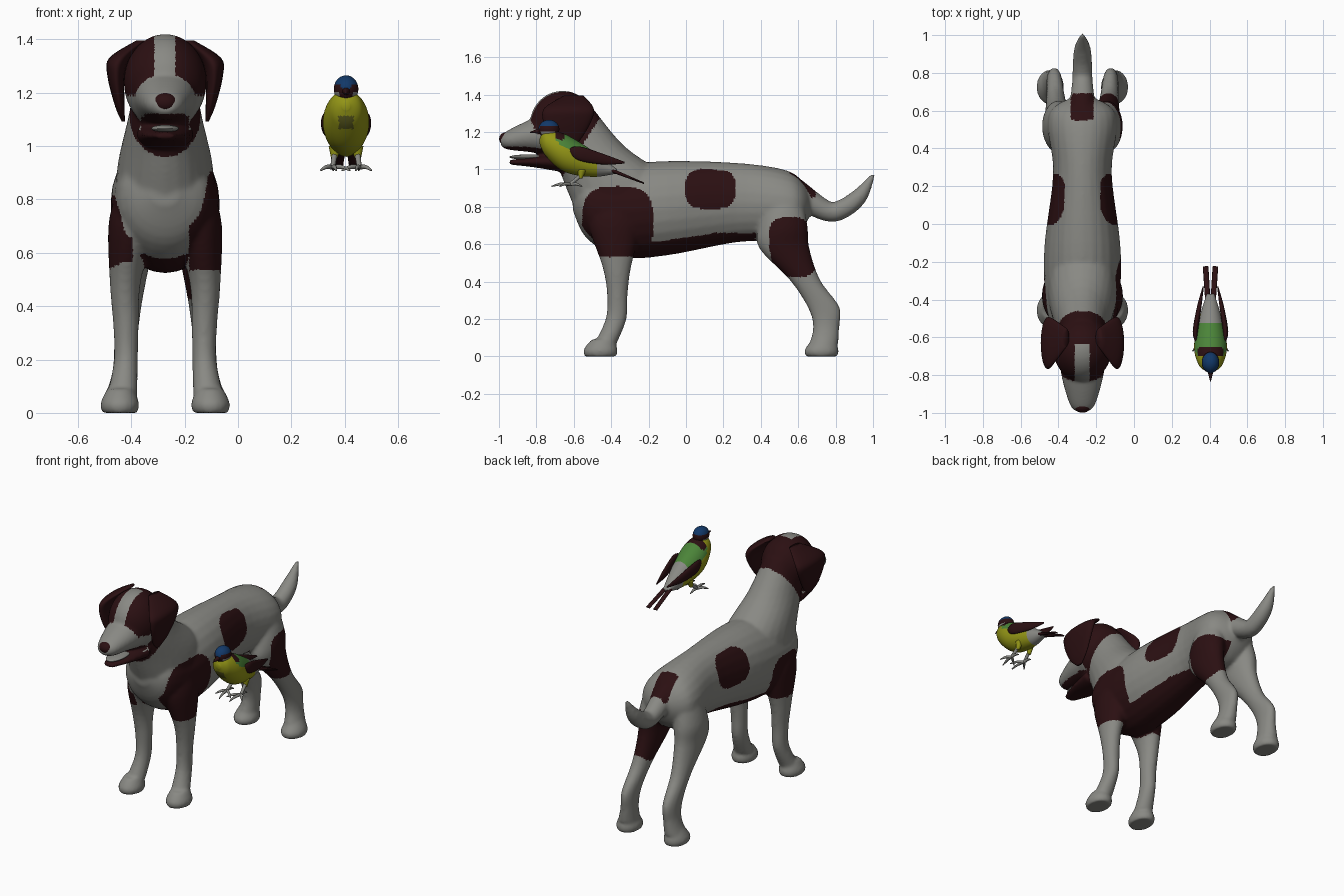
import bpy, bmesh, math
from mathutils import Vector

if "Cube" in bpy.data.objects:
    bpy.data.objects.remove(bpy.data.objects["Cube"])

DOG, BIRD = -0.273, 0.405      # x position of each animal's middle plane
WHITE, BROWN, YELLOW, GREEN, BLUE, OLIVE = range(6)
mats = []

def material(name, *rgb):
    mat = bpy.data.materials.new(name)
    mat.diffuse_color = (*rgb, 1)
    mat.use_nodes = True
    mat.node_tree.nodes["Principled BSDF"].inputs["Base Color"].default_value = mat.diffuse_color
    mats.append(mat)

material("off_white", .25, .25, .23)
material("dark_brown", .024, .005, .006)
material("yellow", .29, .30, .008)
material("green", .07, .23, .04)
material("blue", .006, .04, .14)
material("olive", .10, .10, .012)

def finish(name, bm, colour):
    bmesh.ops.recalc_face_normals(bm, faces=bm.faces)
    me = bpy.data.meshes.new(name)
    for f in bm.faces:
        f.smooth = True
        f.material_index = colour
    bm.to_mesh(me)
    bm.free()
    for mt in mats:
        me.materials.append(mt)
    ob = bpy.data.objects.new(name, me)
    bpy.context.collection.objects.link(ob)
    return ob

def spline(s, steps):
    """Catmull-Rom through the section tuples."""
    out = []
    for i in range(len(s) - 1):
        a, b, c, d = s[max(i - 1, 0)], s[i], s[i + 1], s[min(i + 2, len(s) - 1)]
        for k in range(steps):
            t = k / steps
            out.append([0.5 * (2*q + (r - p)*t + (2*p - 5*q + 4*r - w)*t*t + (3*q - p - 3*r + w)*t**3)
                        for p, q, r, w in zip(a, b, c, d)])
    return out + [list(s[-1])]

def loft(name, secs, axis=None, cx=DOG, m=1, colour=WHITE, n=24, steps=5):
    """Skin of ellipses (x, y, z, half width[, half depth]); rings face axis or follow the path."""
    pts = spline(secs, steps)
    bm = bmesh.new()
    rings = []
    for i, sec in enumerate(pts):
        p, q = pts[max(i - 1, 0)], pts[min(i + 1, len(pts) - 1)]
        t = Vector(axis) if axis else (Vector(q[:3]) - Vector(p[:3])).normalized()
        X = Vector((1, 0, 0))
        u = (X - t * X.dot(t)).normalized()
        v = t.cross(u)
        a, b = max(sec[3], .002), max(sec[-1], .002)
        ring = []
        for k in range(n):
            g = 2 * math.pi * k / n
            w = Vector(sec[:3]) + u * a * math.cos(g) + v * b * math.sin(g)
            ring.append(bm.verts.new((cx + m * w.x, w.y, w.z)))
        rings.append(ring)
    for r, s in zip(rings, rings[1:]):
        for k in range(n):
            bm.faces.new((r[k], r[(k + 1) % n], s[(k + 1) % n], s[k]))
    bm.faces.new(rings[0])
    bm.faces.new(rings[-1])
    return finish(name, bm, colour)

def ball(name, c, r, cx=DOG, colour=WHITE):
    bm = bmesh.new()
    bmesh.ops.create_uvsphere(bm, u_segments=40, v_segments=28, radius=1)
    for v in bm.verts:
        v.co = (cx + c[0] + v.co.x*r[0], c[1] + v.co.y*r[1], c[2] + v.co.z*r[2])
    return finish(name, bm, colour)

def paint(ob, cx, rule):
    for p in ob.data.polygons:
        c = p.center
        p.material_index = rule(c.x - cx, c.y, c.z, p.normal)

def span(y, top, bot, hw):
    return (0, y, (top + bot) / 2, hw, (top - bot) / 2)

def slab(z, front, back, hw, x=0):
    return (x, (front + back) / 2, z, hw, (back - front) / 2)

Y, Z = (0, 1, 0), (0, 0, 1)

# ---- dog: overlapping volumes ----
torso = loft("torso", [span(-.605, .86, .78, .05), span(-.53, .98, .63, .165), span(-.35, 1.02, .53, .2),
                       span(-.1, 1.045, .54, .2), span(.27, 1.035, .61, .155), span(.52, 1, .62, .185),
                       span(.62, .94, .68, .15), span(.68, .84, .79, .03)], Y)
neck = loft("neck", [slab(.8, -.6, -.1, .19), slab(.95, -.66, -.1, .175), slab(1.125, -.72, -.33, .135),
                     slab(1.33, -.72, -.5, .1)], Z)
skull = ball("skull", (0, -.66, 1.24), (.155, .175, .18))
muzzle = loft("muzzle", [span(-.68, 1.32, 1.06, .13), span(-.82, 1.272, 1.09, .108),
                         span(-.95, 1.21, 1.105, .07), span(-.99, 1.18, 1.125, .04)], Y)
jaw = loft("lower_jaw", [span(-.66, 1.1, .985, .11), span(-.82, 1.068, 1.012, .08),
                         span(-.945, 1.05, 1.025, .035)], Y)
tail = loft("tail", [(0, .58, .88, .075), (0, .75, .778, .055), (0, .84, .79, .052),
                     (0, .93, .86, .043), (0, 1.003, .975, .01)])
parts = [torso, neck, skull, muzzle, jaw, tail]
for m in (-1, 1):
    fore = [slab(.84, -.49, -.25, .06, .12), slab(.7, -.52, -.24, .083, .13), slab(.48, -.447, -.293, .057, .15),
            slab(.33, -.422, -.312, .048, .147), slab(.2, -.43, -.318, .045, .147), slab(.07, -.49, -.37, .056, .16)]
    hind = [slab(.86, .44, .62, .07, .1), slab(.7, .39, .65, .087, .125), slab(.58, .39, .66, .075, .13),
            slab(.41, .553, .717, .053, .14), slab(.265, .649, .821, .043, .148), slab(.16, .68, .82, .044, .153),
            slab(.07, .66, .815, .057, .165)]
    parts.append(loft("front_leg", fore, Z, m=m))
    parts.append(loft("hind_leg", hind, Z, m=m))
    # paws: flat-bottomed lofts
    for y in (-.457, .725):
        parts.append(loft("paw", [(.168, y + .01, .09, .05, .06), (.17, y, .035, .073, .092),
                                  (.17, y, 0, .066, .085)], Z, m=m))

# ---- dog: fuse the volumes into one smooth skin ----
bpy.ops.object.select_all(action='DESELECT')
for ob in parts:
    ob.select_set(True)
bpy.context.view_layer.objects.active = torso
bpy.ops.object.join()
dog = torso
dog.name = "dog_body"
rm = dog.modifiers.new("fuse", 'REMESH')
rm.mode, rm.voxel_size, rm.use_smooth_shade = 'VOXEL', 0.01, True
sm = dog.modifiers.new("soften", 'SMOOTH')
sm.factor, sm.iterations = 0.5, 8
bpy.ops.object.convert(target='MESH')
dog.data.materials.clear()
for mt in mats:
    dog.data.materials.append(mt)

def blob(y, z, cy, cz, ry, rz):
    return abs((y - cy) / ry) ** 3 + abs((z - cz) / rz) ** 3 < 1

def dog_rule(x, y, z, n):
    ax = abs(x)
    # head mask with white blaze, muzzle and cheeks
    if z > .955 and y < -.47 + .64 * (z - 1.26):
        blaze = ax < .04 and z > 1.2 and y < -.64
        lips = z > 1.1 and y < -.84 + .5 * (1.28 - z) and n.z > -.75
        cheek = ax > .09 and 1.06 < z < 1.19 and y < -.67
        return WHITE if blaze or lips or cheek else BROWN
    # flank, shoulder, thigh, rump and belly spots
    spot = (ax > .095 and blob(y, z, .13, .895, .135, .108)
            or x > .09 and blob(y, z, -.365, .72, .19, .19)
            or x < -.12 and blob(y, z, -.36, .68, .15, .14)
            or x > .04 and blob(y, z, .57 + .12 * (.6 - z), .585, .125, .16)
            or ax < .062 and .55 < y < .69 and z > .85
            or -.46 < y < .37 and ax < .16 and .48 < z < .66 and n.z < -.55)
    return BROWN if spot else WHITE

paint(dog, DOG, dog_rule)

# ---- dog: nose, tongue, ears ----
ball("nose", (0, -.962, 1.163), (.046, .037, .036), colour=BROWN)
ball("tongue", (0, -.84, 1.066), (.052, .105, .014))
for m in (-1, 1):
    loft("ear", [slab(1.395, -.65, -.55, .02, .09), slab(1.33, -.755, -.495, .04, .17),
                 slab(1.26, -.765, -.505, .032, .184), slab(1.15, -.73, -.57, .018, .17),
                 slab(1.092, -.675, -.635, .006, .157)], Z, m=m, colour=BROWN)

# ---- bird: body, head, beak ----
body = loft("bird_body", [span(-.782, 1.165, 1.135, .015), span(-.75, 1.208, 1.07, .06),
                          span(-.65, 1.19, .987, .087), span(-.5, 1.1, .96, .06),
                          span(-.37, 1.002, .978, .02)], Y, cx=BIRD, n=40, steps=12)

def body_rule(x, y, z, n):
    if z > 1.16 and -.70 < y < -.65:
        return BROWN                                   # collar
    if z > 1.135 - .5 * (y + .67) and y > -.70:
        return GREEN if y < -.52 else WHITE            # back and rump
    if abs(x) < .028 and 1.065 < z < 1.112 and y < -.7:
        return OLIVE                                   # breast mark
    return YELLOW if y < -.47 else WHITE

paint(body, BIRD, body_rule)

def head_rule(x, y, z, n):
    if z > 1.233 or (y < -.76 and z > 1.212 and abs(x) < (z - 1.20) * .8):
        return BLUE
    return WHITE if z < 1.205 and abs(x) > .026 and -.775 < y < -.70 else BROWN

paint(ball("bird_head", (0, -.733, 1.214), (.046, .056, .051), BIRD), BIRD, head_rule)
loft("beak", [(0, -.77, 1.208, .018), (0, -.835, 1.198, .002)], Y, cx=BIRD, colour=BROWN, n=12)

# ---- bird: wings, tail feathers, legs and toes ----
for m in (-1, 1):
    loft("wing", [(.072, -.63, 1.1, .006, .01), (.08, -.57, 1.085, .014, .038), (.06, -.44, 1.054, .012, .028),
                  (.038, -.33, 1.036, .003, .005)], Y, cx=BIRD, m=m, colour=BROWN, n=16)
    loft("tail_feather", [(.012, -.44, 1.012, .014, .012), (.026, -.225, .926, .015, .004)],
         cx=BIRD, m=m, colour=BROWN, n=12)
    loft("thigh", [(.04, -.555, 1, .025), (.045, -.565, .95, .01)], Z, cx=BIRD, m=m, colour=YELLOW, n=12)
    loft("bird_leg", [(.043, -.56, .97, .011), (.05, -.62, .92, .009)], cx=BIRD, m=m, n=10)
    # three toes forward, one back
    for deg, length in ((-40, .07), (8, .1), (50, .085), (178, .065)):
        tx = .05 - length * math.sin(math.radians(deg))
        ty = -.62 - length * math.cos(math.radians(deg))
        loft("toe", [(.05, -.62, .92, .009), (.025 + tx / 2, ty / 2 - .31, .922, .008), (tx, ty, .909, .003)],
             cx=BIRD, m=m, n=8)
